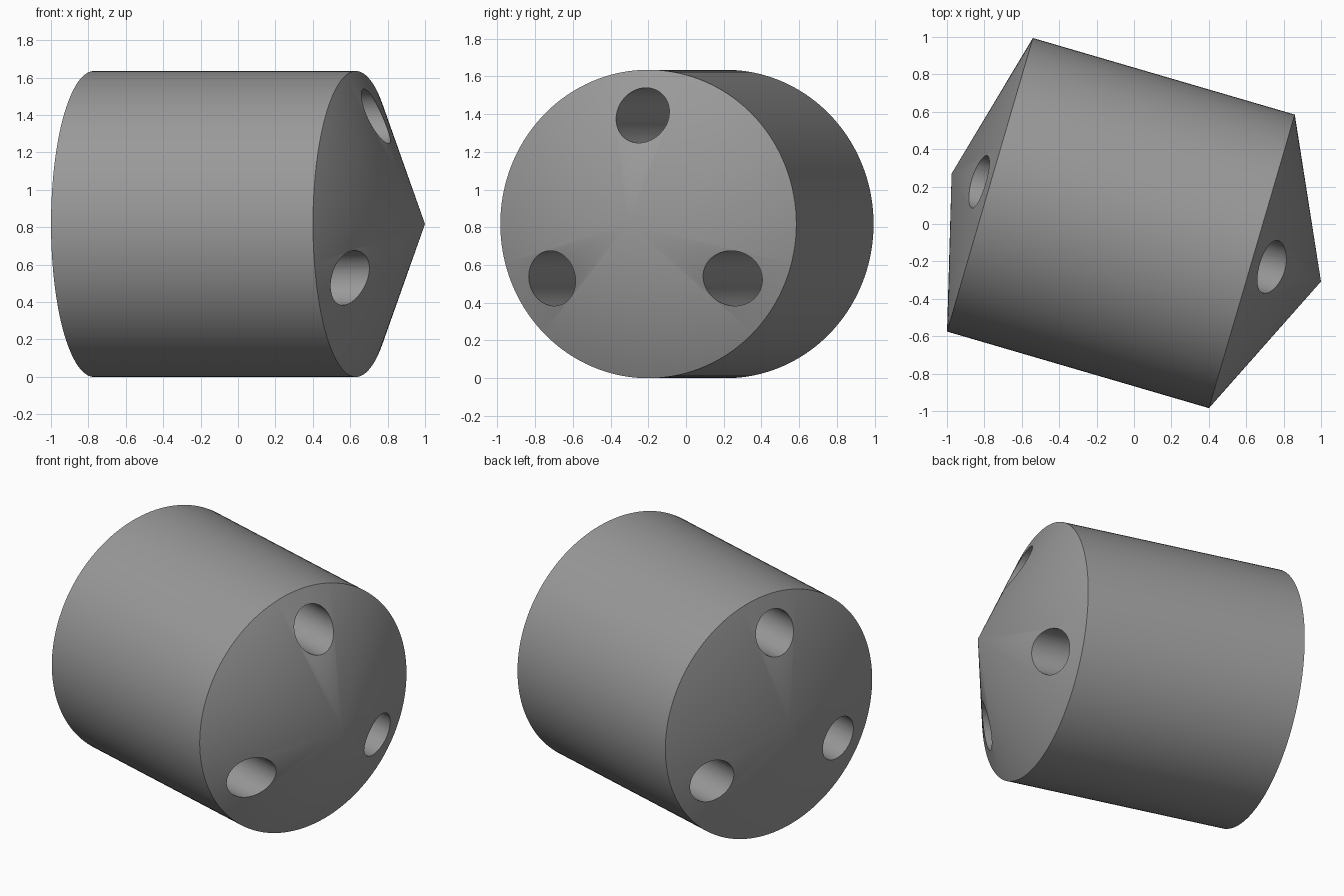
import bpy, bmesh, math
from mathutils import Matrix

if "Cube" in bpy.data.objects:
    bpy.data.objects.remove(bpy.data.objects["Cube"])

RADIUS = 0.8175          # outer radius of the body
HALF = 0.7295            # half the straight length
FRONT_TIP, BACK_TIP = 0.385, 0.2135
HOLE_R, HOLE_RING = 0.146, 0.576
PLACE = Matrix.Translation((-0.07, 0.005, RADIUS)) @ Matrix.Rotation(math.radians(-16.3), 4, 'Z')

grey = bpy.data.materials.new("plain grey")
grey.diffuse_color = (0.32, 0.32, 0.32, 1)
grey.use_nodes = True
grey.node_tree.nodes["Principled BSDF"].inputs["Base Color"].default_value = grey.diffuse_color


def lathe(name, profile, steps, offset=(0, 0, 0)):
    """Spin an (x, radius) profile about the x axis into a closed solid."""
    bm = bmesh.new()
    verts = [bm.verts.new((x, 0, r)) for x, r in profile]
    edges = [bm.edges.new(pair) for pair in zip(verts, verts[1:])]
    bmesh.ops.spin(bm, geom=verts + edges, cent=(0, 0, 0), axis=(1, 0, 0),
                   angle=math.tau, steps=steps)
    bmesh.ops.remove_doubles(bm, verts=bm.verts, dist=1e-4)
    bmesh.ops.recalc_face_normals(bm, faces=bm.faces)
    bmesh.ops.translate(bm, verts=bm.verts, vec=offset)
    bm.transform(PLACE)
    mesh = bpy.data.meshes.new(name)
    bm.to_mesh(mesh)
    bm.free()
    mesh.materials.append(grey)
    obj = bpy.data.objects.new(name, mesh)
    bpy.context.collection.objects.link(obj)
    return obj


# Body: cylinder with a tall cone on one end and a shallow cone on the other
body = lathe("body", [(-HALF - BACK_TIP, 0), (-HALF, RADIUS), (HALF, RADIUS),
                      (HALF + FRONT_TIP, 0)], 144)

# Three holes running lengthwise through the body
cutters = []
for i in range(3):
    a = math.radians(90 + 120 * i)
    cutters.append(lathe("hole_cutter", [(-1.5, 0), (-1.5, HOLE_R), (1.5, HOLE_R), (1.5, 0)], 64,
                         (0, HOLE_RING * math.cos(a), HOLE_RING * math.sin(a))))
    mod = body.modifiers.new("hole", 'BOOLEAN')
    mod.operation = 'DIFFERENCE'
    mod.solver = 'EXACT'
    mod.object = cutters[-1]

bpy.context.view_layer.objects.active = body
body.select_set(True)
for mod in list(body.modifiers):
    bpy.ops.object.modifier_apply(modifier=mod.name)
for cutter in cutters:
    bpy.data.objects.remove(cutter)

# Smooth walls with crisp rims
bpy.ops.object.shade_smooth_by_angle(angle=math.radians(20))
